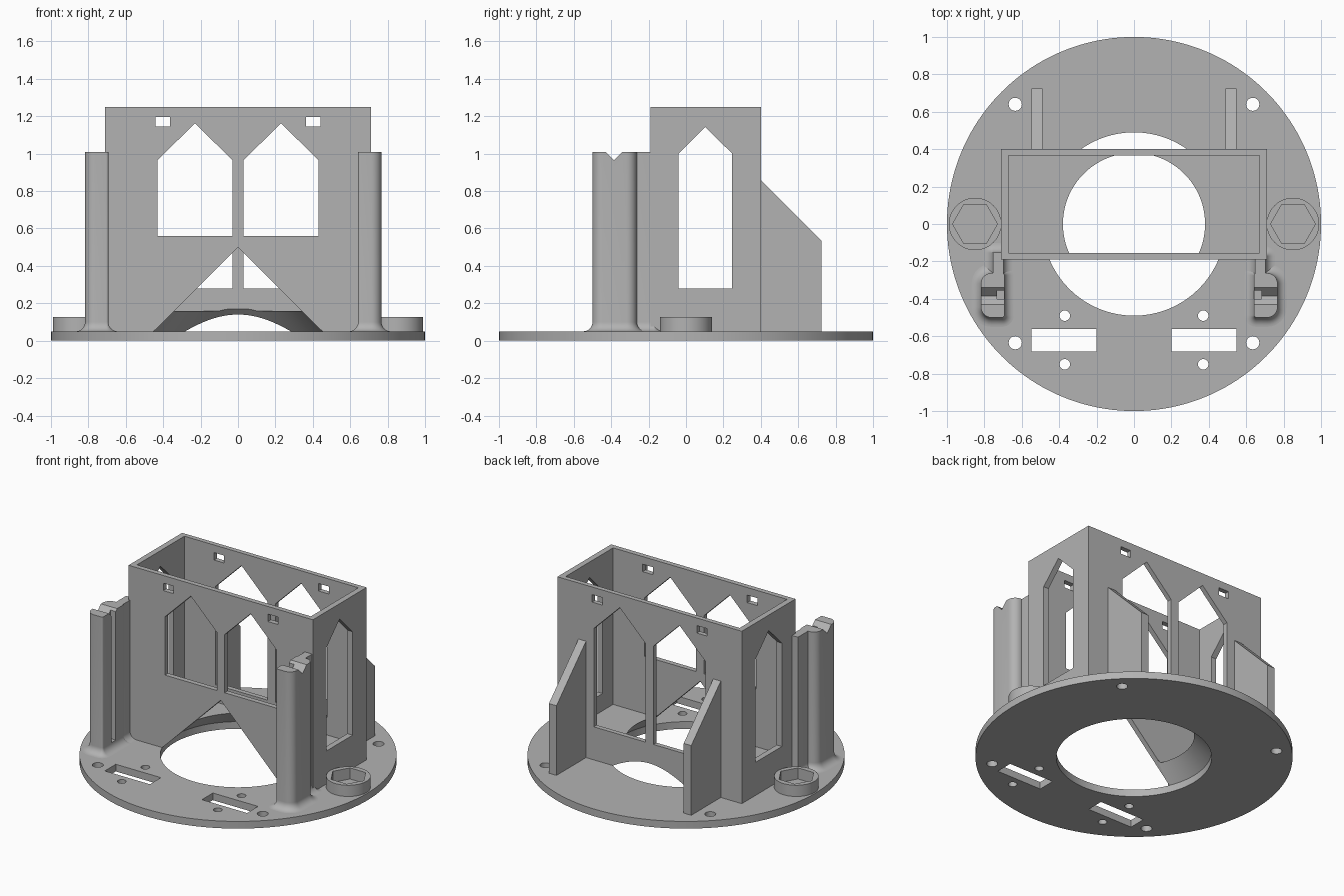
import bpy, bmesh, math
from mathutils import Vector

if "Cube" in bpy.data.objects:
    bpy.data.objects.remove(bpy.data.objects["Cube"], do_unlink=True)

GREY = (0.45, 0.45, 0.45, 1)
mat = bpy.data.materials.new("plain_grey")
mat.use_nodes = True
mat.diffuse_color = GREY
mat.node_tree.nodes["Principled BSDF"].inputs["Base Color"].default_value = GREY


def finish(name, bm):
    bmesh.ops.recalc_face_normals(bm, faces=bm.faces)
    me = bpy.data.meshes.new(name)
    bm.to_mesh(me)
    bm.free()
    me.materials.append(mat)
    ob = bpy.data.objects.new(name, me)
    bpy.context.collection.objects.link(ob)
    return ob


def stack(name, rings):
    """Skin a solid through equal rings of points and cap both ends."""
    bm = bmesh.new()
    rows = [[bm.verts.new(p) for p in ring] for ring in rings]
    n = len(rows[0])
    for a, b in zip(rows, rows[1:]):
        for i in range(n):
            j = (i + 1) % n
            bm.faces.new((a[i], a[j], b[j], b[i]))
    bm.faces.new(rows[0][::-1])
    bm.faces.new(rows[-1])
    return finish(name, bm)


def prism(name, pts, axis, lo, hi):
    """Extrude a 2D outline along x, y or z."""
    def place(p, d):
        v = list(p)
        v.insert("xyz".index(axis), d)
        return Vector(v)
    return stack(name, [[place(p, d) for p in pts] for d in (lo, hi)])


def box(name, x0, x1, y0, y1, z0, z1):
    return prism(name, [(x0, y0), (x1, y0), (x1, y1), (x0, y1)], "z", z0, z1)


def cone(name, x, y, r0, r1, z0, z1, n=96):
    ring = [(math.cos(math.tau * i / n), math.sin(math.tau * i / n)) for i in range(n)]
    return stack(name, [[(x + r * c, y + r * s, z) for c, s in ring]
                        for r, z in ((r0, z0), (r1, z1))])


def gothic(name, a, b, z0, shoulder, peak, axis, lo, hi):
    """Pointed window cutter."""
    pts = [(a, z0), (b, z0), (b, shoulder), ((a + b) / 2, peak), (a, shoulder)]
    return prism(name, pts, axis, lo, hi)


def cut(ob, cutters):
    bpy.context.view_layer.objects.active = ob
    for c in cutters:
        m = ob.modifiers.new("cut", "BOOLEAN")
        m.operation, m.solver, m.object = "DIFFERENCE", "EXACT", c
        bpy.ops.object.modifier_apply(modifier=m.name)
        bpy.data.objects.remove(c, do_unlink=True)


def smooth(ob):
    bpy.ops.object.select_all(action="DESELECT")
    ob.select_set(True)
    bpy.context.view_layer.objects.active = ob
    bpy.ops.object.shade_smooth_by_angle(angle=math.radians(30))


def flared_post(name, s, x0, x1, y0, y1, r_in, r_out, z0, z1, flare=0.05):
    """Upright with rounded corners and a concave fillet at its foot."""
    corners = [(x1, y1, r_out, 0), (x0, y1, r_in, 1), (x0, y0, r_in, 2), (x1, y0, r_out, 3)]
    levels = [flare * (1 - math.cos(math.pi / 2 * i / 8)) for i in range(9)]
    rings = []
    for h in levels + [z1 - z0]:
        d = flare - math.sqrt(max(0, flare**2 - max(0, flare - h)**2))
        ring = []
        for cx, cy, r, q in corners:
            kx = cx - r if q in (0, 3) else cx + r
            ky = cy - r if q in (0, 1) else cy + r
            for i in range(9):
                a = math.pi / 2 * (q + i / 8)
                ring.append((s * (kx + (r + d) * math.cos(a)), ky + (r + d) * math.sin(a), z0 + h))
        rings.append(ring)
    return stack(name, rings)


BASE = 0.05

# Round base plate with its openings
plate = cone("base_plate", 0, 0, 1, 1, 0, BASE, 160)
holes = [cone("hole", 0, 0, 0.49, 0.49, -0.1, 0.2, 128)]
for s in (-1, 1):
    for y in (-0.635, 0.64):
        holes.append(cone("hole", s * 0.635, y, 0.035, 0.035, -0.1, 0.2, 32))
    for y in (-0.49, -0.75):
        holes.append(cone("hole", s * 0.37, y, 0.028, 0.028, -0.1, 0.2, 32))
    a, b = sorted((s * 0.2, s * 0.548))
    holes.append(box("hole", a, b, -0.683, -0.562, -0.1, 0.2))
cut(plate, holes)
smooth(plate)

# Open-topped housing: thick floor, conical throat, pointed windows
house = box("housing", -0.71, 0.71, -0.19, 0.4, BASE, 1.25)
cuts = [box("cavity", -0.67, 0.67, -0.155, 0.367, 0.16, 1.4),
        cone("throat", 0, 0, 0.5, 0.37, 0.04, 0.17, 128),
        prism("gable", [(-0.47, 0.03), (0.47, 0.03), (0, 0.5)], "y", -0.3, -0.153)]
for s in (-1, 1):
    a, b = sorted((s * 0.03, s * 0.43))
    cuts.append(gothic("front_window", a, b, 0.56, 0.965, 1.163, "y", -0.3, -0.1))
    cuts.append(gothic("back_window", a, b, 0.28, 0.965, 1.163, "y", 0.3, 0.5))
    a, b = sorted((s * 0.363, s * 0.442))
    cuts.append(box("peg_hole", a, b, -0.3, 0.5, 1.145, 1.197))
cuts.append(gothic("end_window", -0.04, 0.247, 0.28, 1.0, 1.143, "x", -0.8, 0.8))
cut(house, cuts)
smooth(house)

for s, side in ((-1, "right"), (1, "left")):
    # Sloped buttress behind the housing
    a, b = sorted((s * 0.49, s * 0.548))
    prism(side + "_buttress", [(0.39, BASE), (0.725, BASE), (0.725, 0.535), (0.4, 0.86), (0.39, 0.86)],
          "x", a, b)

    # Round cup with hexagonal socket
    cup = cone(side + "_cup", s * 0.85, 0, 0.14, 0.14, BASE, 0.128, 64)
    cut(cup, [cone("socket", s * 0.85, 0, 0.12, 0.12, 0.051, 0.2, 6)])
    smooth(cup)

    # Grooved upright and the web joining it to the housing
    x = 0.693 if s < 0 else 0.642
    post = flared_post(side + "_post", s, x, x + 0.125, -0.5, -0.263, 0.012, 0.055, BASE, 1.01)
    vee = [(-0.44, 1.02), (-0.385, 0.965), (-0.33, 1.02)]
    a, b = sorted((s * (x - 0.1), s * (x + 0.04)))
    cut(post, [prism("vee", vee, "x", -1, 1),
               box("slot", a, b, -0.4, -0.355, 0.1, 1.2)])
    smooth(post)
    web = flared_post(side + "_web", s, x + 0.006, x + 0.062, -0.3, -0.152 if s < 0 else -0.17,
                      0.002, 0.002, BASE, 1.01)
    smooth(web)
